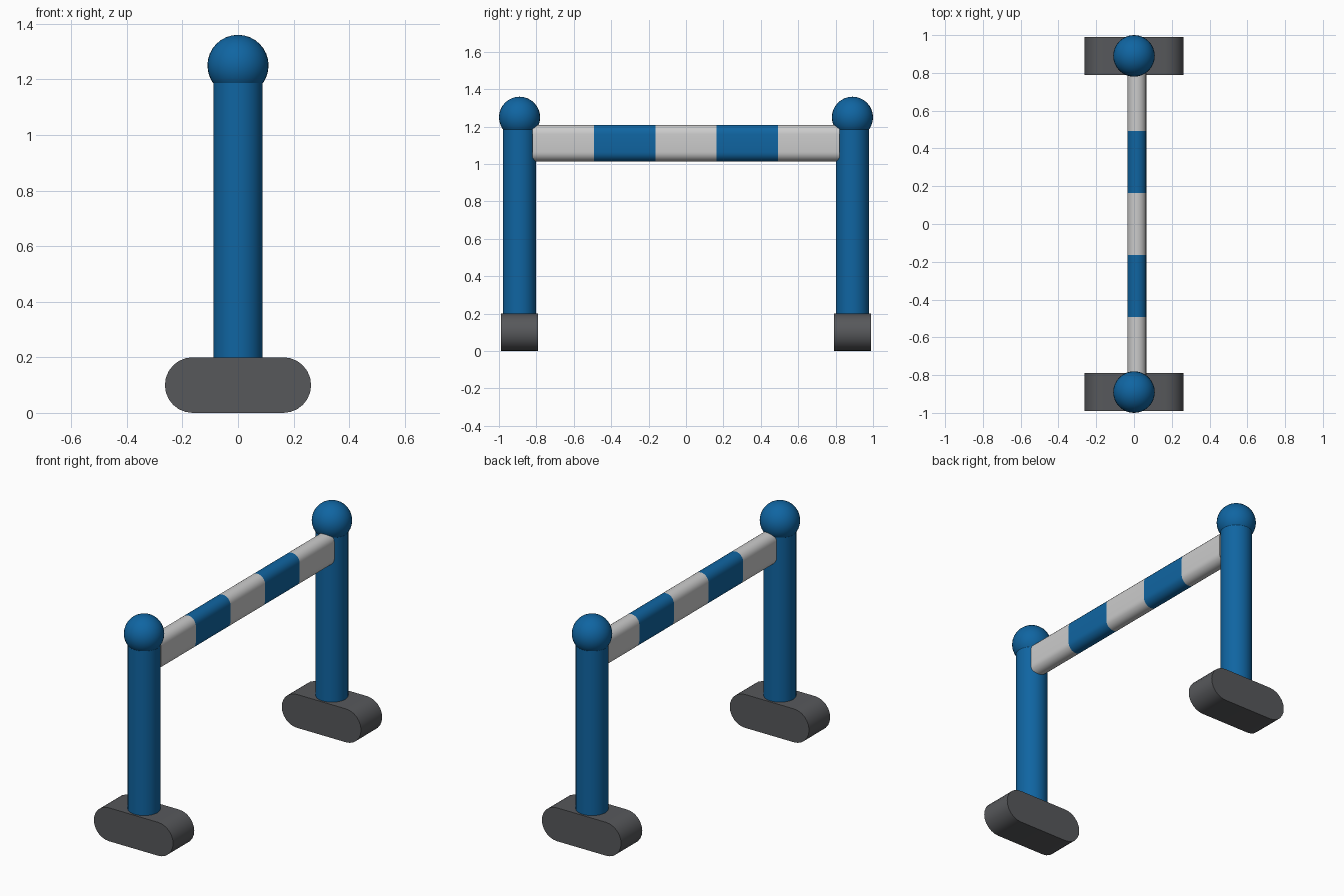
import bpy, bmesh, math

if "Cube" in bpy.data.objects:
    bpy.data.objects.remove(bpy.data.objects["Cube"])


def material(name, rgb):
    m = bpy.data.materials.new(name)
    m.diffuse_color = (*rgb, 1)
    m.use_nodes = True
    m.node_tree.nodes["Principled BSDF"].inputs["Base Color"].default_value = m.diffuse_color
    return m


blue = material("blue_paint", (0.005, 0.13, 0.36))
dark = material("dark_rubber", (0.095, 0.098, 0.105))
white = material("off_white_paint", (0.6, 0.6, 0.6))


def finish(obj, name, mat):
    obj.name = name
    obj.data.materials.append(mat)
    bpy.ops.object.select_all(action='DESELECT')
    obj.select_set(True)
    bpy.context.view_layer.objects.active = obj
    bpy.ops.object.shade_smooth_by_angle(angle=math.radians(35))


def capsule_prism(name, cx, cz, half_w, half_h, y0, y1, mat, steps=12):
    """Rounded-end outline in the XZ plane, extruded along y."""
    r = min(half_w, half_h)
    dx, dz = half_w - r, half_h - r
    start = math.pi / 2 if dx > 0 else 0
    bm = bmesh.new()
    ring = []
    for side in (1, -1):
        for i in range(steps + 1):
            a = i * math.pi / steps - start + (0 if side > 0 else math.pi)
            ring.append(bm.verts.new((cx + side * dx + r * math.cos(a), y0,
                                      cz + side * dz + r * math.sin(a))))
    face = bm.faces.new(ring)
    out = bmesh.ops.extrude_face_region(bm, geom=[face], use_keep_orig=True)
    for v in out["geom"]:
        if isinstance(v, bmesh.types.BMVert):
            v.co.y = y1
    bmesh.ops.recalc_face_normals(bm, faces=bm.faces)
    me = bpy.data.meshes.new(name)
    bm.to_mesh(me)
    bm.free()
    obj = bpy.data.objects.new(name, me)
    bpy.context.collection.objects.link(obj)
    finish(obj, name, mat)


# Two uprights: foot, post and ball finial
for label, y in (("near", -0.89), ("far", 0.89)):
    capsule_prism(f"{label}_foot", 0, 0.1, 0.263, 0.1, y - 0.1, y + 0.1, dark)
    bpy.ops.mesh.primitive_cylinder_add(vertices=32, radius=0.089, depth=1.0,
                                        location=(0, y, 0.7))
    finish(bpy.context.object, f"{label}_post", blue)
    bpy.ops.mesh.primitive_uv_sphere_add(segments=32, ring_count=16, radius=0.11,
                                         location=(0, y, 1.25))
    finish(bpy.context.object, f"{label}_ball", blue)

# Striped crossbar of five alternating sections
n, length = 5, 1.64
for i in range(n):
    y0 = -length / 2 + i * length / n
    capsule_prism(f"bar_stripe_{i + 1}", 0.015, 1.112, 0.05, 0.098,
                  y0, y0 + length / n, blue if i % 2 else white)
